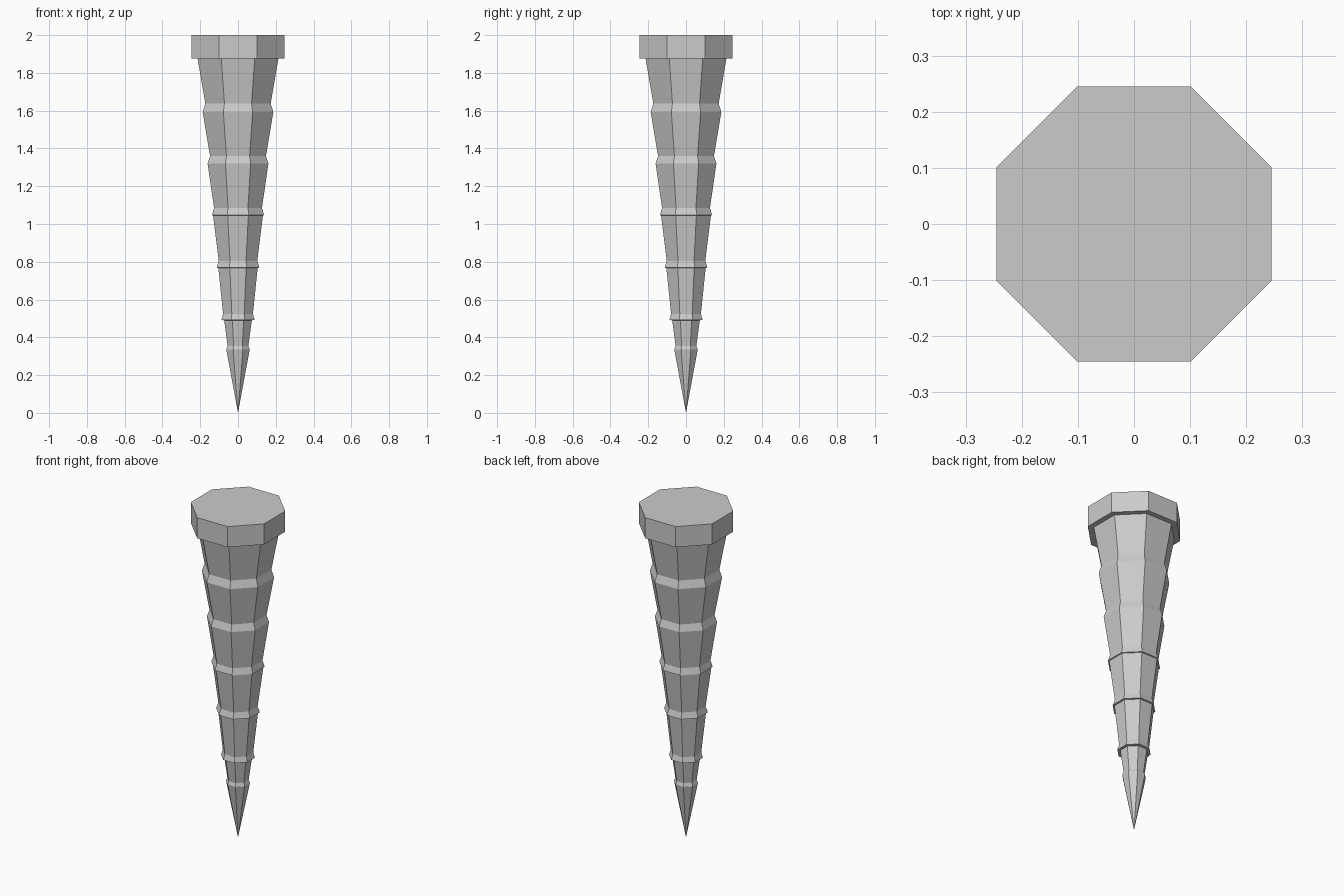
import bpy
import bmesh
from math import cos, sin, pi

SIDES = 8

cube = bpy.data.objects.get("Cube")
if cube:
    bpy.data.objects.remove(cube, do_unlink=True)

# Single plain grey
grey = bpy.data.materials.new("light_grey")
grey.use_nodes = True
colour = (0.6, 0.6, 0.6, 1)
grey.diffuse_color = colour
grey.node_tree.nodes["Principled BSDF"].inputs["Base Color"].default_value = colour


def lathe(name, profile):
    """Build a closed octagonal solid from (flat half-width, height) pairs."""
    bm = bmesh.new()
    rings = []
    for half, z in profile:
        if half == 0:
            rings.append([bm.verts.new((0, 0, z))] * SIDES)
            continue
        r = half / cos(pi / SIDES)
        angles = [(i + 0.5) * 2 * pi / SIDES for i in range(SIDES)]
        rings.append([bm.verts.new((r * cos(a), r * sin(a), z)) for a in angles])
    for low, high in zip(rings, rings[1:]):
        for i in range(SIDES):
            j = (i + 1) % SIDES
            corners = dict.fromkeys((low[i], low[j], high[j], high[i]))
            bm.faces.new(list(corners))
    for ring in (rings[0], rings[-1]):
        if len(set(ring)) > 1:
            bm.faces.new(ring)
    bmesh.ops.recalc_face_normals(bm, faces=bm.faces)
    mesh = bpy.data.meshes.new(name)
    bm.to_mesh(mesh)
    bm.free()
    mesh.materials.append(grey)
    obj = bpy.data.objects.new(name, mesh)
    bpy.context.collection.objects.link(obj)
    return obj


# Flat octagonal head
lathe("head", [(0.245, 1.875), (0.245, 2.0)])

# Tapered shaft with a flared rim at the top of each segment
lathe("shaft", [
    (0, 0),
    (0.062, 0.336), (0.055, 0.355),
    (0.073, 0.49), (0.088, 0.492), (0.079, 0.524),
    (0.104, 0.767), (0.113, 0.769), (0.102, 0.805),
    (0.132, 1.045), (0.138, 1.047), (0.127, 1.085),
    (0.161, 1.32), (0.148, 1.36),
    (0.187, 1.593), (0.173, 1.638),
    (0.214, 1.876),
])
